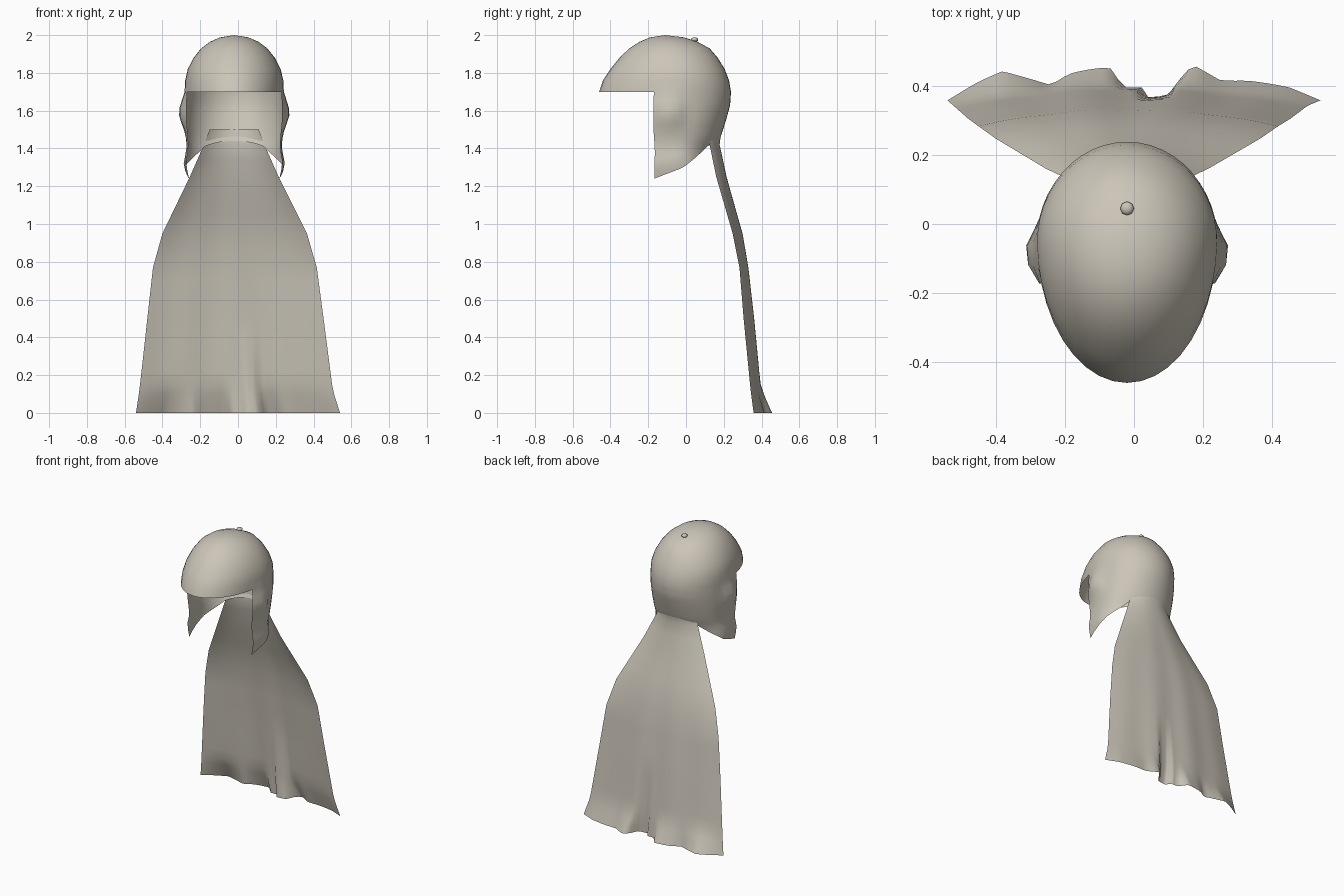
import bpy, bmesh, math

if "Cube" in bpy.data.objects:
    bpy.data.objects.remove(bpy.data.objects["Cube"])

CX = -0.02  # slight sideways offset of the cap

mat = bpy.data.materials.new("warm grey cloth")
mat.diffuse_color = (0.60, 0.56, 0.48, 1)
mat.use_nodes = True
mat.node_tree.nodes["Principled BSDF"].inputs["Base Color"].default_value = mat.diffuse_color


def interp(table, t):
    """Linear lookup in a list of (key, value, ...) rows with rising keys."""
    if t <= table[0][0]:
        return table[0][1:]
    for a, b in zip(table, table[1:]):
        if t <= b[0]:
            f = (t - a[0]) / (b[0] - a[0])
            return [p + (q - p) * f for p, q in zip(a[1:], b[1:])]
    return table[-1][1:]


def finish(name, bm, angle=50):
    bmesh.ops.remove_doubles(bm, verts=bm.verts, dist=0.0005)
    bmesh.ops.recalc_face_normals(bm, faces=bm.faces)
    me = bpy.data.meshes.new(name)
    bm.to_mesh(me)
    bm.free()
    me.materials.append(mat)
    ob = bpy.data.objects.new(name, me)
    bpy.context.collection.objects.link(ob)
    bpy.ops.object.select_all(action='DESELECT')
    ob.select_set(True)
    bpy.context.view_layer.objects.active = ob
    bpy.ops.object.shade_smooth_by_angle(angle=math.radians(angle))
    return ob


def bridge(bm, rows, closed=False):
    """Quad faces between neighbouring rows of vertices."""
    for r0, r1 in zip(rows, rows[1:]):
        n = len(r0)
        for i in range(n if closed else n - 1):
            j = (i + 1) % n
            bm.faces.new((r0[i], r0[j], r1[j], r1[i]))


# Cap cross-sections: height, half width, front y, back y, y of widest point
CAP = [
    (1.24, 0.250, -0.45, 0.10, -0.05),
    (1.32, 0.268, -0.45, 0.12, -0.05),
    (1.40, 0.252, -0.44, 0.15, -0.05),
    (1.45, 0.255, -0.46, 0.18, -0.05),
    (1.55, 0.262, -0.47, 0.212, -0.05),
    (1.63, 0.262, -0.47, 0.234, -0.05),
    (1.70, 0.260, -0.46, 0.238, -0.05),
    (1.76, 0.260, -0.44, 0.228, -0.05),
    (1.82, 0.246, -0.40, 0.205, -0.06),
    (1.88, 0.215, -0.352, 0.168, -0.07),
    (1.93, 0.175, -0.30, 0.125, -0.08),
    (1.965, 0.128, -0.245, 0.06, -0.09),
    (1.988, 0.075, -0.19, -0.01, -0.10),
]


def cap_point(z, a):
    hw, yf, yb, yc = interp(CAP, z)
    s = math.sin(a)
    y = yc + s * ((yb - yc) if s > 0 else (yc - yf))
    x = hw * math.cos(a)
    # pointed bulge over each ear
    ear = max(0, 1 - abs(y + 0.09) / 0.09) * max(0, 1 - abs(z - 1.59) / 0.12)
    x += math.copysign(0.05 * ear, x)
    return (CX + x, y, z)


BOTTOM = [(-0.17, 1.24), (-0.08, 1.275), (0.0, 1.30), (0.05, 1.33),
          (0.10, 1.37), (0.13, 1.41), (0.18, 1.44)]

# Cap: closed dome with peak above, open neck guard with ear flaps below
START = math.radians(-17)
SPAN = math.radians(214)
back = [START + SPAN * i / 28 for i in range(29)]
front = [START + SPAN + (2 * math.pi - SPAN) * i / 16 for i in range(1, 16)]
bm = bmesh.new()
rows = [[bm.verts.new(cap_point(c[0], a)) for a in back + front]
        for c in CAP if c[0] >= 1.70]
bridge(bm, rows, True)
apex = bm.verts.new((CX, -0.11, 2.0))
top = rows[-1]
for i in range(len(top)):
    bm.faces.new((top[i], top[(i + 1) % len(top)], apex))
guard = [rows[0][:len(back)]]
for k in range(1, 11):
    row = []
    for a in back:
        s = math.sin(a)
        low = interp(BOTTOM, -0.05 + s * (0.23 if s > 0 else 0.41))[0]
        row.append(bm.verts.new(cap_point(1.70 + (low - 1.70) * k / 10, a)))
    guard.append(row)
bridge(bm, guard)
finish("cap_with_ear_flaps", bm)

# Cap button
bm = bmesh.new()
bmesh.ops.create_uvsphere(bm, u_segments=8, v_segments=6, radius=0.02)
for v in bm.verts:
    v.co.z *= 0.6
    v.co.x += CX
    v.co.y += 0.045
    v.co.z += 1.976
finish("cap_button", bm)

# Neck cape: height, left x, right x, side edge y, middle y
CAPE = [
    (0.00, -0.54, 0.54, 0.358, 0.400),
    (0.12, -0.522, 0.502, 0.342, 0.395),
    (0.50, -0.48, 0.453, 0.305, 0.360),
    (0.77, -0.45, 0.417, 0.283, 0.330),
    (0.95, -0.40, 0.365, 0.247, 0.300),
    (1.25, -0.255, 0.215, 0.160, 0.215),
    (1.42, -0.18, 0.140, 0.125, 0.178),
    (1.50, -0.15, 0.110, 0.140, 0.188),
]
# Hem outline, seen from above: x and backward push
HEM = [(-0.54, 0.0), (-0.46, 0.035), (-0.38, 0.062), (-0.30, 0.035),
       (-0.24, 0.01), (-0.19, 0.035), (-0.07, 0.055), (-0.03, 0.0),
       (0.025, 0.0), (0.045, -0.035), (0.11, -0.035), (0.135, 0.02),
       (0.17, 0.06), (0.25, 0.025), (0.33, 0.032), (0.45, 0.022), (0.54, 0.0)]
heights = [0, 0.05, 0.10, 0.15, 0.22, 0.32, 0.42, 0.5, 0.6, 0.7, 0.77, 0.86,
           0.95, 1.05, 1.15, 1.25, 1.34, 1.42, 1.46, 1.50]
bm = bmesh.new()
rows = []
for z in heights:
    x0, x1, ye, ym = interp(CAPE, z)
    row = []
    for i in range(49):
        t = i / 48
        y = ye + (ym - ye) * (1 - abs(2 * t - 1) ** 2.2)
        push = interp(HEM, -0.54 + 1.08 * t)[0]
        # long groove reaches higher than the turned-out hem
        reach = 0.5 if push < 0 else 0.16
        y += push * max(0, 1 - z / reach) ** 1.2
        # soft long pleats
        y += 0.005 * math.sin(t * 22) * min(1, max(0, 1.3 - z)) * math.sin(math.pi * t)
        row.append(bm.verts.new((x0 + (x1 - x0) * t, y, z)))
    rows.append(row)
bridge(bm, rows)
finish("neck_cape", bm, 60)
